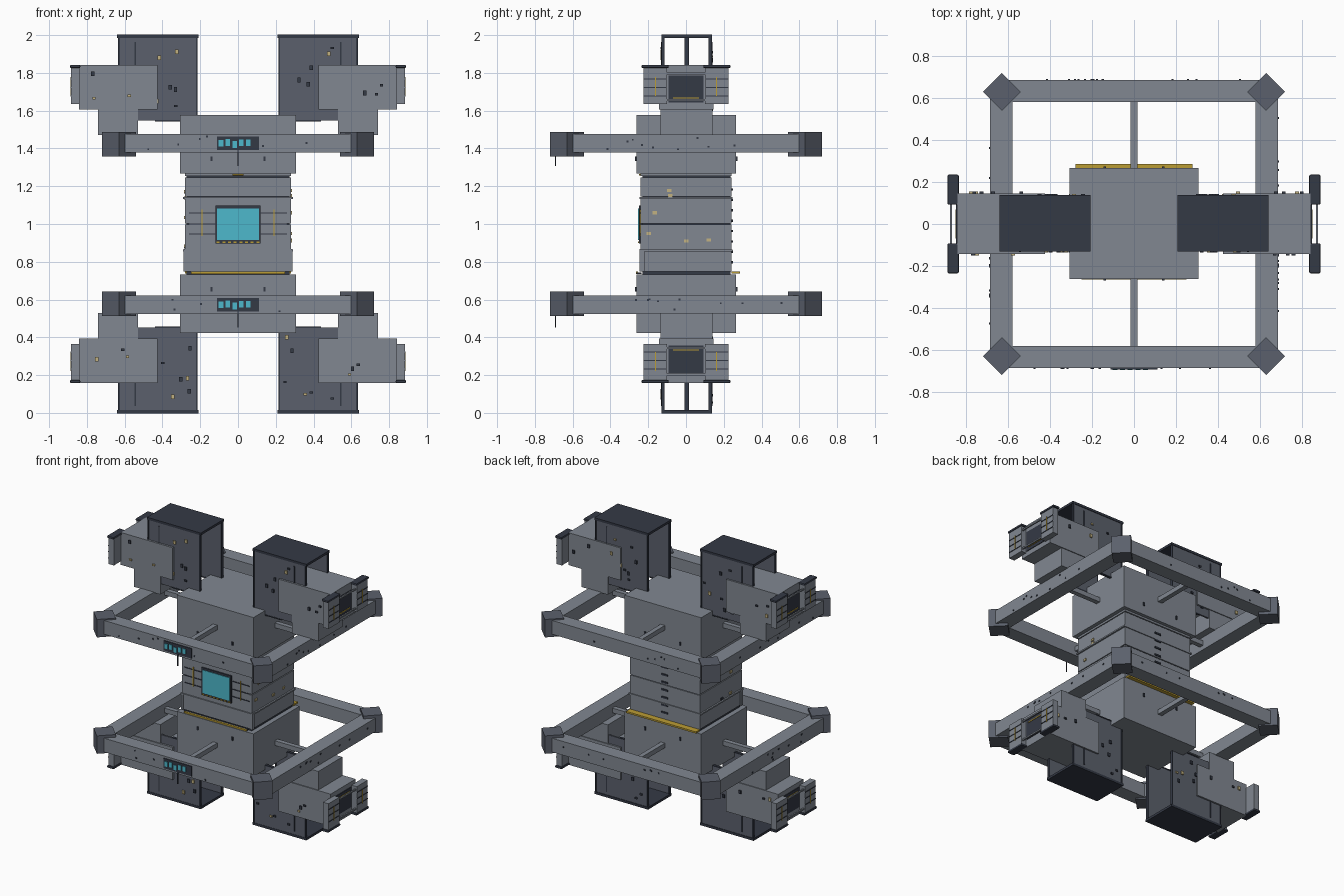
import bpy, math, random

random.seed(4)
if "Cube" in bpy.data.objects:
    bpy.data.objects.remove(bpy.data.objects["Cube"], do_unlink=True)


def material(name, r, g, b):
    m = bpy.data.materials.new(name)
    m.use_nodes = True
    m.diffuse_color = (r, g, b, 1)
    m.node_tree.nodes["Principled BSDF"].inputs["Base Color"].default_value = (r, g, b, 1)
    return m


HULL = material("hull grey", 0.22, 0.245, 0.285)
SLATE = material("slate grey", 0.105, 0.118, 0.15)
DARK = material("dark trim", 0.034, 0.041, 0.06)
CYAN = material("cyan glass", 0.074, 0.48, 0.604)
YELLOW = material("hazard yellow", 0.5, 0.34, 0.035)
TAN = material("pale tan", 0.55, 0.45, 0.22)

MID = 2.005  # height sum used to flip the upper half into the lower half


def box(name, x, y, z, mat, turn=0, bevel=0):
    """Box from three (low, high) ranges."""
    spans = [sorted(s) for s in (x, y, z)]
    bpy.ops.mesh.primitive_cube_add(size=1, location=[sum(s) / 2 for s in spans])
    o = bpy.context.object
    o.name = name
    o.scale = [s[1] - s[0] for s in spans]
    bpy.ops.object.transform_apply(location=False, rotation=False, scale=True)
    o.rotation_euler.z = turn
    o.data.materials.append(mat)
    if bevel:
        b = o.modifiers.new("bevel", "BEVEL")
        b.width = bevel
        b.segments = 2
    return o


def around(c, half):
    return (c - half, c + half)


def fittings(name, count, xs, y, zs):
    """Small boxes scattered over a wall that faces front or back."""
    for i in range(count):
        box(name, around(random.uniform(*xs), 0.009), around(y, 0.006),
            around(random.uniform(*zs), random.choice((0.006, 0.012))),
            random.choice((DARK, DARK, TAN)))


# Central core: dark spine with stacked hull tiers and thin rims
box("core_spine", (-0.272, 0.272), (-0.23, 0.235), (0.73, 1.28), DARK)
for low, high in ((0.752, 0.857), (0.868, 0.999), (1.005, 1.135), (1.147, 1.25), (1.256, 1.275)):
    box("core_tier", (-0.28, 0.28), (-0.24, 0.242), (low, high), HULL)
for z in (0.862, 1.141):
    box("core_rim", (-0.29, 0.29), (-0.247, 0.247), around(z, 0.005), HULL)
for s in (-1, 1):
    box("core_corner_post", (s * 0.27, s * 0.288), (-0.245, -0.22), (0.75, 0.87), HULL)
    for z in (0.95, 1.003, 1.06):
        box("core_front_groove", (s * 0.12, s * 0.26), (-0.244, -0.238), around(z, 0.003), DARK)
    box("core_side_light", around(s * 0.19, 0.003), (-0.245, -0.238), (0.94, 1.08), YELLOW)
    for i in range(6):
        box("core_side_fitting", around(s * 0.281, 0.006), around(random.uniform(-0.2, 0.2), 0.012),
            around(random.uniform(0.85, 1.2), 0.008), random.choice((DARK, TAN)))
for i in range(8):
    box("core_back_vent", around(0, 0.025), (0.24, 0.249), around(0.8 + i * 0.055, 0.006), DARK)

# Main window on the core
box("main_window_frame", (-0.118, 0.118), (-0.249, -0.23), (0.9, 1.1), DARK)
box("main_window_glass", (-0.11, 0.11), (-0.253, -0.245), (0.918, 1.085), CYAN)
for i in range(8):
    box("main_window_light", around(-0.105 + i * 0.03, 0.008), (-0.254, -0.247), (0.903, 0.911), YELLOW)

# Hazard strips where the core meets the blocks
box("front_landing_tray", (-0.25, 0.25), (-0.262, -0.235), (0.738, 0.746), DARK)
box("front_landing_strip", (-0.25, 0.25), (-0.264, -0.254), (0.739, 0.75), YELLOW)
box("back_hazard_ledge", (-0.28, 0.28), (0.24, 0.287), (0.74, 0.752), YELLOW)
box("upper_hazard_strip", (-0.03, 0.03), (-0.25, -0.238), (1.26, 1.268), YELLOW)


def half(flip):
    """One end of the station: block, ring, arms and hangars."""
    def zr(low, high):
        return (MID - high, MID - low) if flip else (low, high)

    ring_z = sum(zr(1.38, 1.48)) / 2

    # Main block
    box("main_block", (-0.308, 0.308), (-0.262, 0.266), zr(1.27, 1.58), HULL)
    for s in (-1, 1):
        box("block_front_hatch", around(s * 0.14, 0.006), (-0.269, -0.26), zr(1.335, 1.36), DARK)
        box("block_back_hatch", around(s * 0.14, 0.006), (0.264, 0.273), zr(1.335, 1.36), DARK)

    # Square ring, spokes and diamond corner nodes
    for s in (-1, 1):
        box("ring_cross_beam", (-0.63, 0.63), (s * 0.582, s * 0.687), zr(1.38, 1.48), HULL)
        box("ring_side_beam", (s * 0.58, s * 0.687), (-0.63, 0.63), zr(1.381, 1.479), HULL)
        box("ring_long_spoke", around(0, 0.017), (s * 0.25, s * 0.6), around(ring_z, 0.017), HULL)
        box("ring_side_spoke", (s * 0.3, s * 0.6), around(0, 0.017), around(ring_z, 0.017), HULL)
        for t in (-1, 1):
            box("ring_corner_node", around(s * 0.63, 0.0636), around(t * 0.63, 0.0636),
                zr(1.36, 1.49), SLATE, turn=math.pi / 4)
        for i in range(9):
            p = random.uniform(-0.52, 0.52)
            z = around(ring_z + random.uniform(-0.035, 0.035), 0.005)
            box("ring_side_stud", around(s * 0.688, 0.003), around(p, 0.005), z, DARK)
            if abs(p) > 0.13:
                box("ring_cross_stud", around(p, 0.005), around(s * 0.688, 0.003), z, DARK)

    # Bridge windows and hanging antenna on the front beam
    box("bridge_panel", (-0.112, 0.112), (-0.693, -0.68), around(ring_z, 0.036), DARK)
    for i in range(5):
        box("bridge_window", around(-0.09 + i * 0.036, 0.012), (-0.697, -0.69),
            around(ring_z + (0, 0.004, -0.007, 0.003, 0.003)[i], 0.018), CYAN)
    box("antenna", around(0, 0.003), around(-0.69, 0.003), (ring_z - 0.12, ring_z - 0.03), DARK)

    for s in (-1, 1):
        # Pylon and arm
        box("arm_pylon", (s * 0.53, s * 0.74), (-0.135, 0.14), zr(1.475, 1.63), HULL)
        box("arm_box", (s * 0.425, s * 0.843), (-0.142, 0.146), zr(1.61, 1.845), HULL)
        box("arm_end_plate", (s * 0.842, s * 0.848), (-0.092, 0.092), zr(1.645, 1.79), DARK)
        for z in (1.66, 1.80):
            box("arm_end_bar", around(s * 0.873, 0.005), (-0.11, 0.11), zr(z - 0.005, z + 0.005), HULL)
        box("arm_end_light", (s * 0.847, s * 0.852), (-0.07, 0.07), zr(1.667, 1.673), YELLOW)
        for t in (-1, 1):
            box("docking_pad", (s * 0.84, s * 0.884), (t * 0.1, t * 0.225), zr(1.637, 1.832), HULL)
            box("docking_pad_cap", (s * 0.835, s * 0.889), (t * 0.092, t * 0.235), zr(1.828, 1.845),
                DARK, bevel=0.006)
            for z in (1.68, 1.725, 1.77):
                box("docking_pad_groove", (s * 0.88, s * 0.887), (t * 0.105, t * 0.225),
                    zr(z - 0.003, z + 0.003), DARK)
            box("docking_pad_light", (s * 0.88, s * 0.888), around(t * 0.162, 0.003),
                zr(1.68, 1.78), YELLOW)

            # Hangar walls, open at both ends
            wall = 0.003 + t * 0.125
            box("hangar_wall", (s * 0.218, s * 0.63), around(wall, 0.006), zr(1.55, 1.995), SLATE)
            box("hangar_wall_slot", around(s * 0.543, 0.004), around(wall + t * 0.007, 0.004),
                zr(1.8, 1.965), DARK)
            box("hangar_wall_rail", (s * 0.3, s * 0.44), around(wall, 0.009), zr(1.545, 1.552), DARK)
            for x in (0.218, 0.63):
                box("hangar_edge_trim", around(s * x, 0.004), around(wall, 0.009), zr(1.55, 1.995), DARK)
            fittings("hangar_fitting", 7, sorted((s * 0.24, s * 0.52)), wall + t * 0.008, zr(1.6, 1.95))
            fittings("arm_fitting", 3, sorted((s * 0.47, s * 0.8)), 0.002 + t * 0.146, zr(1.66, 1.8))
        box("hangar_roof", (s * 0.208, s * 0.64), (-0.13, 0.138), zr(1.988, 2.005), DARK)
        box("hangar_post", around(s * 0.424, 0.012), around(0.003, 0.012), zr(1.6, 1.99), DARK)


half(False)
half(True)

# Settle the whole station on the ground plane
for o in bpy.data.objects:
    if o.type == "MESH":
        o.location.z -= 0.0025
